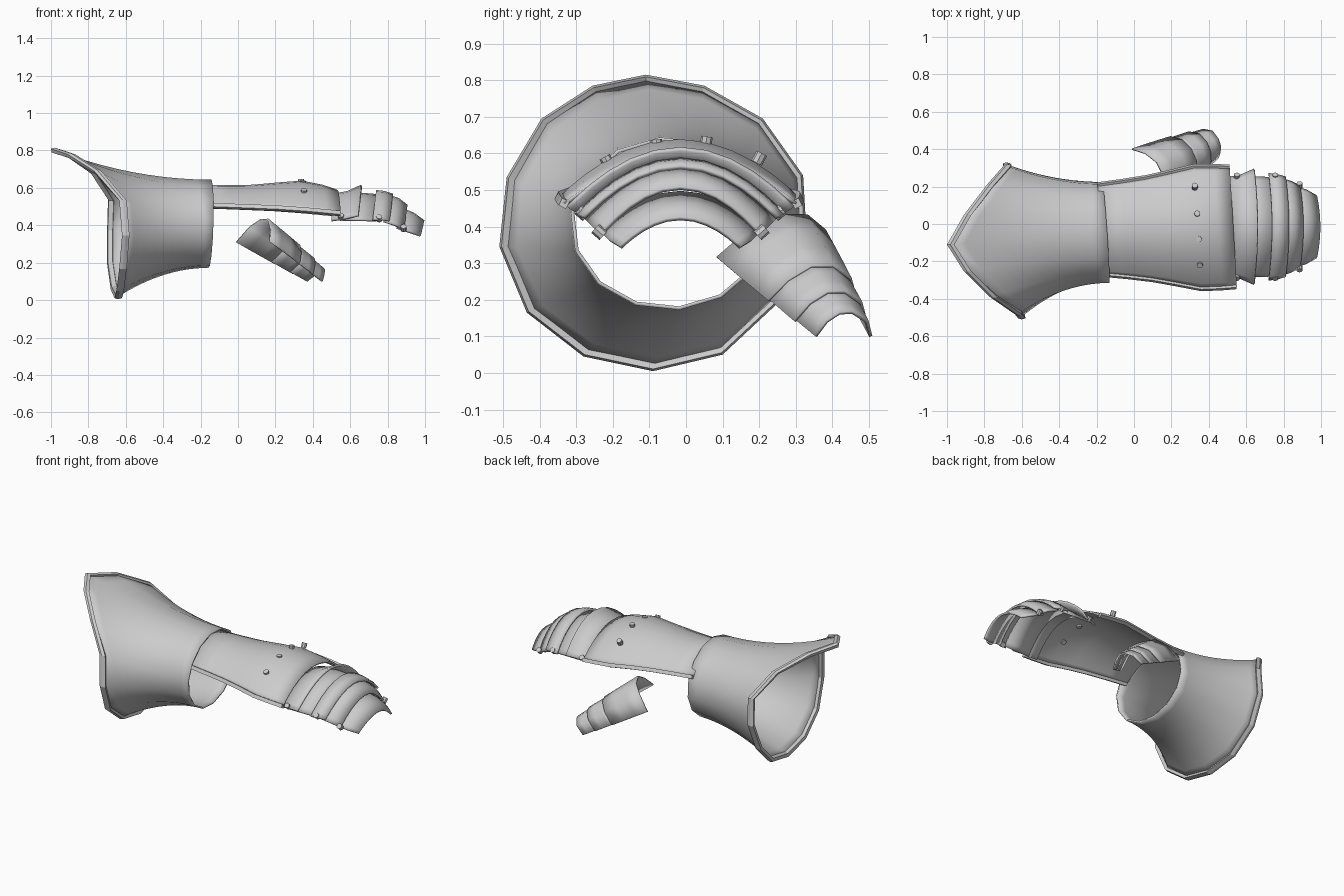
import bpy, bmesh, math
from mathutils import Vector

if "Cube" in bpy.data.objects:
    bpy.data.objects.remove(bpy.data.objects["Cube"], do_unlink=True)

steel = bpy.data.materials.new("steel grey")
steel.use_nodes = True
steel.diffuse_color = (0.6, 0.6, 0.6, 1)
steel.node_tree.nodes["Principled BSDF"].inputs["Base Color"].default_value = (0.6, 0.6, 0.6, 1)


def finish(ob, angle):
    ob.data.materials.append(steel)
    bpy.ops.object.select_all(action="DESELECT")
    ob.select_set(True)
    bpy.context.view_layer.objects.active = ob
    bpy.ops.object.shade_smooth_by_angle(angle=math.radians(angle))


def loft(name, rings, around=False, along=False, caps=False, wall=0.0, angle=40):
    """Skin a list of equal point rings with quads."""
    bm = bmesh.new()
    vs = [[bm.verts.new(p) for p in ring] for ring in rings]
    n, m = len(vs), len(vs[0])
    for i in range(n if along else n - 1):
        for j in range(m if around else m - 1):
            a, b = vs[i], vs[(i + 1) % n]
            k = (j + 1) % m
            bm.faces.new((a[j], a[k], b[k], b[j]))
    if caps:
        bm.faces.new(vs[0])
        bm.faces.new(vs[-1])
    bmesh.ops.recalc_face_normals(bm, faces=bm.faces)
    me = bpy.data.meshes.new(name)
    bm.to_mesh(me)
    bm.free()
    ob = bpy.data.objects.new(name, me)
    bpy.context.collection.objects.link(ob)
    finish(ob, angle)
    if wall:
        mod = ob.modifiers.new("wall", "SOLIDIFY")
        mod.thickness = wall
        mod.offset = 0
    return ob


def arch(x, w, base, top, cy=-0.015, skew=0.0, lean=0.0, n=12):
    """Arched cross-section over the hand."""
    pts = []
    for i in range(n + 1):
        u = math.sin(math.pi / 2 * 0.85 * (2 * i / n - 1)) / math.sin(math.pi / 2 * 0.85)
        pts.append(Vector((x + skew * u * w + lean * (1 - u * u), cy + u * w,
                           base + (top - base) * (1 - u * u))))
    return pts


def rivet(name, x, y, z, tilt):
    bpy.ops.mesh.primitive_cylinder_add(vertices=8, radius=0.016, depth=0.03,
                                        location=(x, y, z), rotation=(tilt, 0, 0))
    ob = bpy.context.object
    ob.name = name
    finish(ob, 30)


# Flared cuff: the pointed rim blends into an oval wrist opening
rim = [(-1.0, -0.11, 0.815), (-0.91, 0.05, 0.785), (-0.79, 0.21, 0.695), (-0.695, 0.32, 0.54),
       (-0.70, 0.33, 0.37), (-0.70, 0.25, 0.19), (-0.68, 0.10, 0.05), (-0.66, -0.09, 0.005),
       (-0.65, -0.28, 0.045), (-0.635, -0.435, 0.165), (-0.62, -0.51, 0.345),
       (-0.635, -0.49, 0.535), (-0.77, -0.395, 0.695), (-0.91, -0.255, 0.785)]
rim = [Vector(p) for p in rim]
mid = Vector((0, -0.09, 0.41))


def inset(p, d, dx):
    r = Vector((0, p.y - mid.y, p.z - mid.z)).normalized()
    return p - r * d + Vector((dx, 0, 0))


wrist = []
for i in range(len(rim)):
    a = 2 * math.pi * i / len(rim) - 0.1
    y = -0.045 + 0.267 * math.sin(a)
    z = 0.408 + 0.232 * math.cos(a)
    wrist.append(Vector((-0.15 - 0.07 * (y + 0.045) + 0.03 * (z - 0.41), y, z)))
edge = [inset(p, 0.014, 0.012) for p in rim]
cuff = []
for s in range(11):
    t = s / 10
    ring = []
    for a, b in zip(wrist, edge):
        p = a.lerp(b, t * t)
        p.x = a.x + (b.x - a.x) * t
        ring.append(p)
    cuff.append(ring)
loft("cuff", cuff, around=True, wall=0.01, angle=60)
loft("cuff_rim", [[inset(p, d, dx) for p in rim]
                  for d, dx in ((0.006, 0), (0, 0.018), (0.006, 0.04), (0.03, 0.03), (0.026, 0.004))],
     around=True, along=True, angle=15)

# Back-of-hand plate with folded lower edges
hand = [(-0.18, 0.235, 0.505, 0.612), (-0.05, 0.25, 0.50, 0.61), (0.08, 0.268, 0.495, 0.612),
        (0.2, 0.292, 0.49, 0.623), (0.34, 0.322, 0.48, 0.634), (0.45, 0.32, 0.47, 0.612),
        (0.53, 0.315, 0.462, 0.585)]
sections = [arch(x, w, b, t, cy=-0.018 - 0.02 * (0.4 - x), skew=-0.06) for x, w, b, t in hand]
loft("hand_plate", sections, wall=0.01)
for side, label in ((0, "right"), (-1, "left")):
    s = -1 if side == 0 else 1
    rings = []
    for sec in sections:
        p = sec[side]
        rings.append([p + Vector((0, s * dy, dz)) for dy, dz in
                      ((-0.012, 0.006), (0.008, 0.016), (0.018, -0.004), (-0.002, -0.014))])
    loft("hand_plate_edge_" + label, rings, around=True, caps=True, angle=20)

# Knuckle and finger lames, each given as rear and front section
lames = {
    "knuckle_flare": [(0.5, 0.262, 0.425, 0.565), (0.57, 0.275, 0.435, 0.578), (0.643, 0.307, 0.452, 0.612)],
    "finger_lame_1": [(0.56, 0.268, 0.428, 0.575), (0.74, 0.262, 0.425, 0.56)],
    "finger_lame_2": [(0.72, 0.283, 0.43, 0.583), (0.765, 0.278, 0.43, 0.578), (0.81, 0.264, 0.425, 0.563)],
    "finger_lame_3": [(0.78, 0.26, 0.42, 0.56), (0.84, 0.24, 0.4, 0.54), (0.885, 0.218, 0.377, 0.505)],
    "finger_lame_4": [(0.85, 0.218, 0.385, 0.492), (0.92, 0.195, 0.362, 0.462), (0.975, 0.164, 0.343, 0.422)],
}
for name, secs in lames.items():
    loft(name, [arch(*s, lean=0.018) for s in secs], wall=0.012)

# Rivets across the hand plate and at the lame pivots
for i, (x, y, z, tilt) in enumerate(((0.325, 0.2, 0.587, -0.5), (0.338, 0.055, 0.631, -0.15),
                                     (0.347, -0.08, 0.623, 0.1), (0.352, -0.215, 0.577, 0.5))):
    rivet("hand_rivet_%d" % (i + 1), x, y, z, tilt)
for i, (x, w, z) in enumerate(((0.55, 0.268, 0.445), (0.755, 0.268, 0.437), (0.885, 0.222, 0.385))):
    for s, label in ((1, "left"), (-1, "right")):
        rivet("lame_rivet_%s_%d" % (label, i + 1), x, -0.015 + s * w, z, -s * 0.85)

# Thumb guard: three overlapping lames between a wide base arch and a small tip arch
base = [(-0.01, 0.40, 0.31), (0.06, 0.378, 0.39), (0.12, 0.33, 0.43),
        (0.16, 0.25, 0.432), (0.175, 0.16, 0.38), (0.17, 0.085, 0.315)]
tip = [(0.37, 0.505, 0.10), (0.42, 0.495, 0.14), (0.45, 0.455, 0.165),
       (0.462, 0.42, 0.163), (0.46, 0.385, 0.14), (0.45, 0.355, 0.10)]


def thumb_arch(t, grow):
    pts = [Vector(a).lerp(Vector(b), t) for a, b in zip(base, tip)]
    c = (pts[0] + pts[-1]) / 2
    return [c + (p - c) * grow for p in pts]


for i, (t0, t1, g0, g1) in enumerate(((0, 0.55, 1, 1.07), (0.5, 0.81, 1, 1.07), (0.76, 1, 0.98, 1))):
    loft("thumb_lame_%d" % (i + 1),
         [thumb_arch(t0 + (t1 - t0) * k / 3, g0 + (g1 - g0) * k / 3) for k in range(4)],
         wall=0.009, angle=50)
